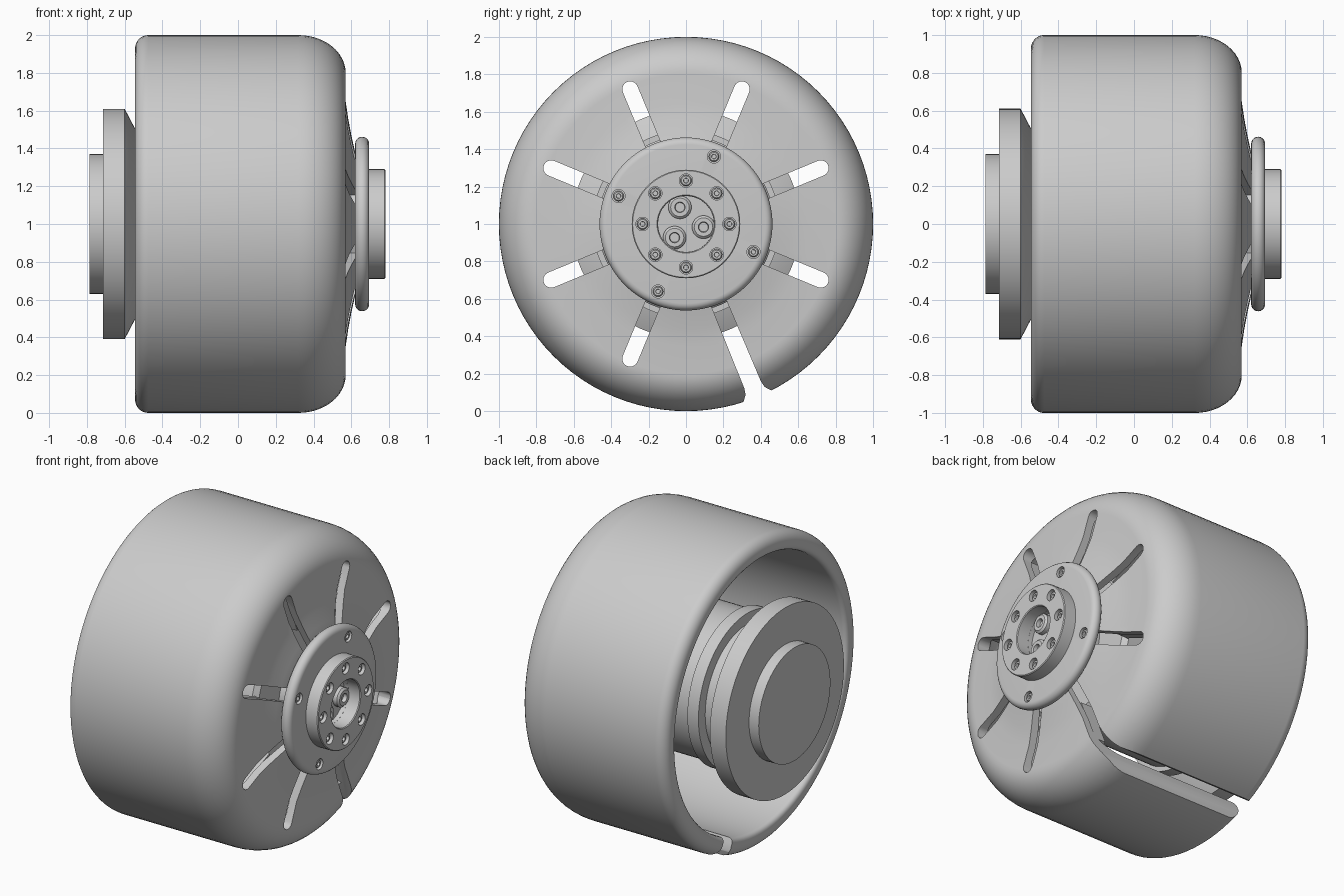
import bpy, bmesh, math
from mathutils import Matrix, Vector

if "Cube" in bpy.data.objects:
    bpy.data.objects.remove(bpy.data.objects["Cube"], do_unlink=True)

grey = bpy.data.materials.new("plain grey")
grey.use_nodes = True
colour = (0.6, 0.6, 0.6, 1)
grey.diffuse_color = colour
grey.node_tree.nodes["Principled BSDF"].inputs["Base Color"].default_value = colour

AXLE = Vector((0, 0, 1))


def polar(x, r, degrees):
    """Point at a radius and angle around the axle."""
    a = math.radians(degrees)
    return Vector((x, r * math.cos(a), 1 + r * math.sin(a)))


def finish(name, bm):
    bmesh.ops.remove_doubles(bm, verts=bm.verts, dist=1e-5)
    bmesh.ops.recalc_face_normals(bm, faces=bm.faces)
    mesh = bpy.data.meshes.new(name)
    bm.to_mesh(mesh)
    bm.free()
    mesh.materials.append(grey)
    ob = bpy.data.objects.new(name, mesh)
    bpy.context.collection.objects.link(ob)
    return ob


def activate(ob):
    bpy.ops.object.select_all(action='DESELECT')
    ob.select_set(True)
    bpy.context.view_layer.objects.active = ob


def smooth(ob):
    activate(ob)
    bpy.ops.object.shade_smooth_by_angle(angle=math.radians(32))


def cut(ob, cutters):
    activate(ob)
    for cutter in cutters:
        mod = ob.modifiers.new("cut", 'BOOLEAN')
        mod.operation = 'DIFFERENCE'
        mod.solver = 'EXACT'
        mod.object = cutter
        bpy.ops.object.modifier_apply(modifier=mod.name)
        bpy.data.objects.remove(cutter, do_unlink=True)


def lathe(name, profile, centre=AXLE, segs=96, closed=False):
    """Spin (x, radius) points around an axis parallel to x."""
    bm = bmesh.new()
    verts = [bm.verts.new((x, 0, r)) for x, r in profile]
    pairs = list(zip(verts, verts[1:]))
    if closed:
        pairs.append((verts[-1], verts[0]))
    edges = [bm.edges.new(p) for p in pairs]
    bmesh.ops.spin(bm, geom=verts + edges, cent=(0, 0, 0), axis=(1, 0, 0),
                   angle=2 * math.pi, steps=segs, use_merge=True)
    bmesh.ops.translate(bm, verts=bm.verts, vec=centre)
    return finish(name, bm)


def arc(cx, cr, rx, rr, start, end, n=8):
    """Elliptical fillet points for a lathe profile."""
    steps = [math.radians(start + (end - start) * i / n) for i in range(n + 1)]
    return [(cx + rx * math.cos(a), cr + rr * math.sin(a)) for a in steps]


def prism(name, outline, x0, x1, degrees):
    """Extrude a (radius, sideways) outline along x, turned about the axle."""
    bm = bmesh.new()
    face = bm.faces.new([bm.verts.new((x0, r, s)) for r, s in outline])
    extruded = bmesh.ops.extrude_face_region(bm, geom=[face])["geom"]
    moved = [g for g in extruded if isinstance(g, bmesh.types.BMVert)]
    bmesh.ops.translate(bm, verts=moved, vec=(x1 - x0, 0, 0))
    turn = Matrix.Translation(AXLE) @ Matrix.Rotation(math.radians(degrees), 4, 'X')
    bmesh.ops.transform(bm, matrix=turn, verts=bm.verts)
    return finish(name, bm)


def holes(points, radius, depth):
    """One cutter holding a short cylinder at each point."""
    bm = bmesh.new()
    for p in points:
        place = Matrix.Translation(p) @ Matrix.Rotation(math.pi / 2, 4, 'Y')
        bmesh.ops.create_cone(bm, cap_ends=True, segments=24, radius1=radius,
                              radius2=radius, depth=depth * 2, matrix=place)
    return finish("hole_cutter", bm)


# Hollow shell, open on one side, with a gently flared end face
outer = (arc(-0.475, 0.93, 0.07, 0.07, 180, 90)
         + arc(0.32, 0.8, 0.25, 0.2, 90, 0, 12)
         + [(0.57, 0.65), (0.583, 0.56), (0.6, 0.47), (0.62, 0.38), (0.62, 0.2)])
inner = ([(0.57, 0.2), (0.57, 0.38), (0.55, 0.47), (0.53, 0.56), (0.52, 0.65)]
         + arc(0.32, 0.74, 0.2, 0.14, 0, 90, 10)
         + arc(-0.515, 0.91, 0.03, 0.03, 270, 180, 4))
shell = lathe("outer_shell", outer + inner, closed=True)

# Radial slots, one of them running out through the side wall
HALF = 0.042
cap = arc(0.78, 0, HALF, HALF, -90, 90)
slot_angles = [22.5 + 45 * i for i in range(8)]
OPEN = 292.5
cutters = []
for angle in slot_angles:
    if angle != OPEN:
        cutters.append(prism("slot_cutter", [(0.3, -HALF)] + cap + [(0.3, HALF)],
                             0.3, 0.9, angle))
flare = [(0.3, HALF), (0.93, 0.048), (0.965, 0.055), (0.99, 0.075), (1.1, 0.17)]
open_outline = [(r, -s) for r, s in flare] + flare[::-1]
cutters.append(prism("gap_cutter", open_outline, -0.9, 0.9, OPEN))
cut(shell, cutters)
smooth(shell)

# Stiffening ribs either side of each slot, inside the end face
for angle in slot_angles:
    for side in (-1, 1):
        low, high = sorted((side * 0.05, side * 0.068))
        prism("inner_rib", [(0.48, low), (0.8, low), (0.8, high), (0.48, high)],
              0.44, 0.525, angle)

# Motor body with back disc and small end cap
smooth(lathe("motor_body", [(0.45, 0), (0.45, 0.44), (0.42, 0.47), (-0.36, 0.47),
                            (-0.36, 0.5), (-0.44, 0.5), (-0.44, 0.43), (-0.5, 0.43),
                            (-0.5, 0)]))
smooth(lathe("back_disc", [(-0.49, 0), (-0.49, 0.4), (-0.6, 0.61), (-0.715, 0.61),
                           (-0.715, 0)]))
smooth(lathe("back_cap", [(-0.7, 0), (-0.7, 0.37), (-0.785, 0.37), (-0.785, 0)]))

# Axle core joining the motor to the hub
smooth(lathe("axle_core", [(0.4, 0), (0.4, 0.22), (0.64, 0.22), (0.64, 0)]))

# Front flange with rounded rim and four screw holes
flange = lathe("front_flange", [(0.62, 0)] + arc(0.657, 0.425, 0.037, 0.037, 180, 0, 10)
               + [(0.694, 0)])
flange_spots = [polar(0.694, 0.39, 67.5 + 90 * i) for i in range(4)]
cut(flange, [holes(flange_spots, 0.035, 0.03), holes([polar(0.694, 0, 0)], 0.15, 0.03)])
smooth(flange)

# Raised hub ring with a central bore and eight screw holes
hub = lathe("hub_ring", [(0.665, 0.15), (0.665, 0.29), (0.775, 0.29), (0.78, 0.285),
                         (0.78, 0.155), (0.775, 0.15)], closed=True)
hub_spots = [polar(0.78, 0.232, 45 * i) for i in range(8)]
cut(hub, [holes(hub_spots, 0.036, 0.04)])
smooth(hub)


def screw(name, spot, radius, height):
    """Domed screw head with a hexagonal socket."""
    x, r = height, radius
    head = lathe(name, [(0, 0), (0, r), (x * 0.7, r), (x, r * 0.8), (x, r * 0.45),
                        (x * 0.4, r * 0.4), (x * 0.4, 0)], spot, 24)
    smooth(head)


for spot in flange_spots:
    screw("flange_screw", spot - Vector((0.03, 0, 0)), 0.028, 0.022)
for spot in hub_spots:
    screw("hub_screw", spot - Vector((0.04, 0, 0)), 0.03, 0.025)
for angle in (110, 230, 350):
    screw("bore_screw", polar(0.664, 0.095, angle), 0.062, 0.04)
